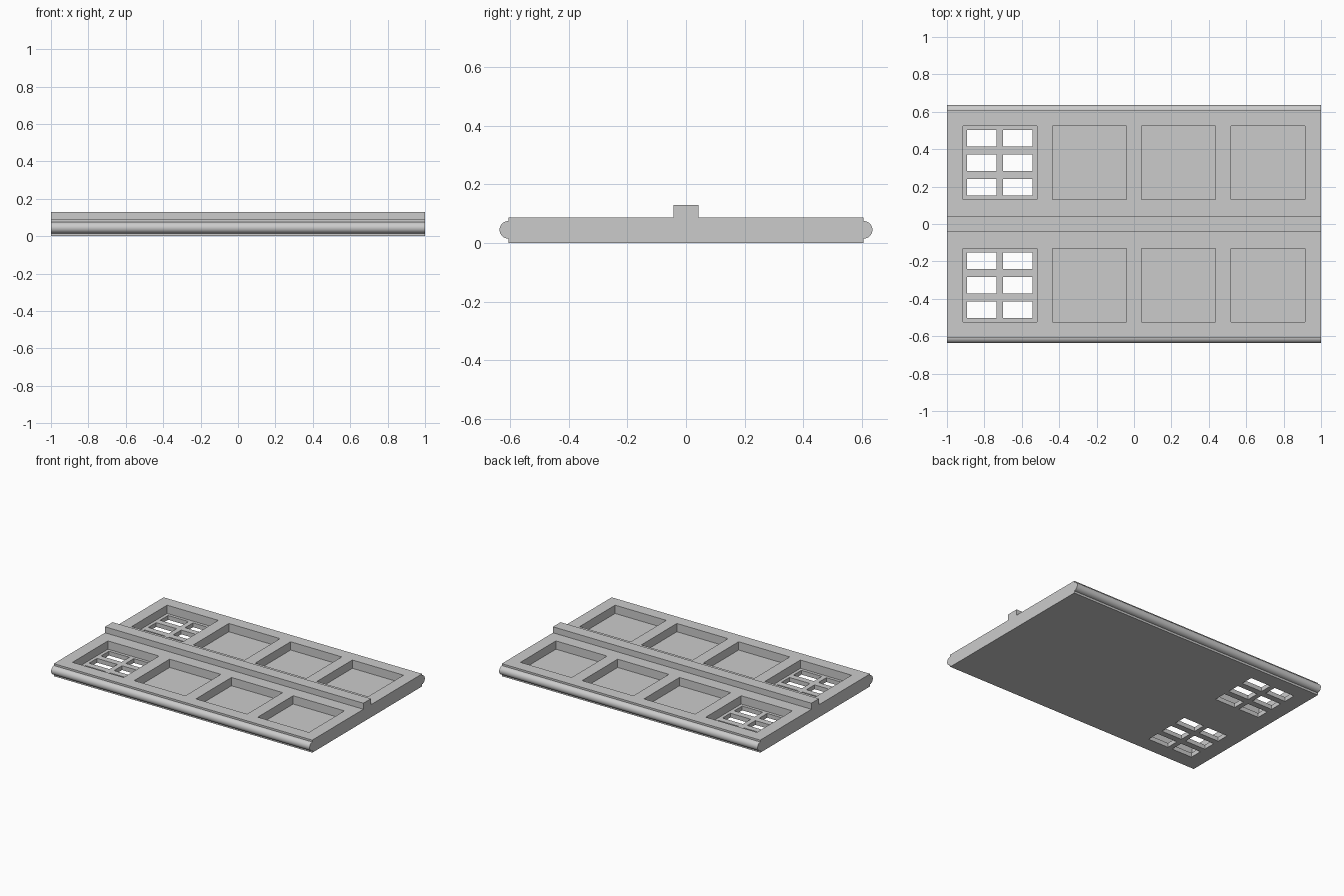
import bpy, bmesh, math

cube = bpy.data.objects.get("Cube")
if cube:
    bpy.data.objects.remove(cube, do_unlink=True)

grey = bpy.data.materials.new("plain grey")
grey.use_nodes = True
grey.diffuse_color = (0.6, 0.6, 0.6, 1)
grey.node_tree.nodes["Principled BSDF"].inputs["Base Color"].default_value = (0.6, 0.6, 0.6, 1)


def make_object(name, bm):
    bmesh.ops.recalc_face_normals(bm, faces=bm.faces[:])
    mesh = bpy.data.meshes.new(name)
    bm.to_mesh(mesh)
    bm.free()
    mesh.materials.append(grey)
    obj = bpy.data.objects.new(name, mesh)
    bpy.context.collection.objects.link(obj)
    return obj


def add_box(bm, x, y, hx, hy, z0, z1):
    box = bmesh.ops.create_cube(bm, size=2)["verts"]
    for v in box:
        v.co = (x + v.co.x * hx, y + v.co.y * hy, z0 if v.co.z < 0 else z1)


def cut(target, name, bm):
    """Carve the boxes out of the target, then drop the cutter."""
    cutter = make_object(name, bm)
    cutter.hide_render = True
    mod = target.modifiers.new(name, 'BOOLEAN')
    mod.operation = 'DIFFERENCE'
    mod.solver = 'EXACT'
    mod.object = cutter
    bpy.ops.object.select_all(action='DESELECT')
    bpy.context.view_layer.objects.active = target
    target.select_set(True)
    bpy.ops.object.modifier_apply(modifier=mod.name)
    bpy.data.objects.remove(cutter, do_unlink=True)


# Panel cross-section: slab, raised centre rib and rounded long edges
THICK, RIB_TOP, FLOOR = 0.088, 0.13, 0.03
EDGE, RIB, RADIUS, MID = 0.607, 0.042, 0.03, 0.045
half = [(RIB, RIB_TOP), (RIB, THICK), (EDGE, THICK)]
for i in range(17):
    a = math.pi / 2 - math.pi * i / 16
    half.append((EDGE + RADIUS * math.cos(a), MID + RADIUS * math.sin(a)))
half.append((EDGE, 0))
profile = half + [(-y, z) for y, z in reversed(half)]

bm = bmesh.new()
end = bm.faces.new([bm.verts.new((-1, y, z)) for y, z in profile])
side = bmesh.ops.extrude_face_region(bm, geom=[end], use_keep_orig=True)["geom"]
bmesh.ops.translate(bm, vec=(2, 0, 0),
                    verts=[g for g in side if isinstance(g, bmesh.types.BMVert)])
panel = make_object("recessed_panel", bm)

# Two rows of four square recesses
pockets, windows = bmesh.new(), bmesh.new()
for row in (-1, 1):
    for col in (-1.5, -0.5, 0.5, 1.5):
        add_box(pockets, col * 0.478, row * 0.327, 0.198, 0.196, FLOOR, 0.2)
    # Six openings through the recess at the right end of each row
    for i in (-1, 1):
        for j in (-1, 0, 1):
            add_box(windows, -0.717 + i * 0.0965, row * 0.327 + j * 0.131,
                    0.079, 0.044, -0.1, 0.2)
cut(panel, "recess_cutter", pockets)
cut(panel, "window_cutter", windows)

bpy.ops.object.shade_smooth_by_angle(angle=math.radians(30))
